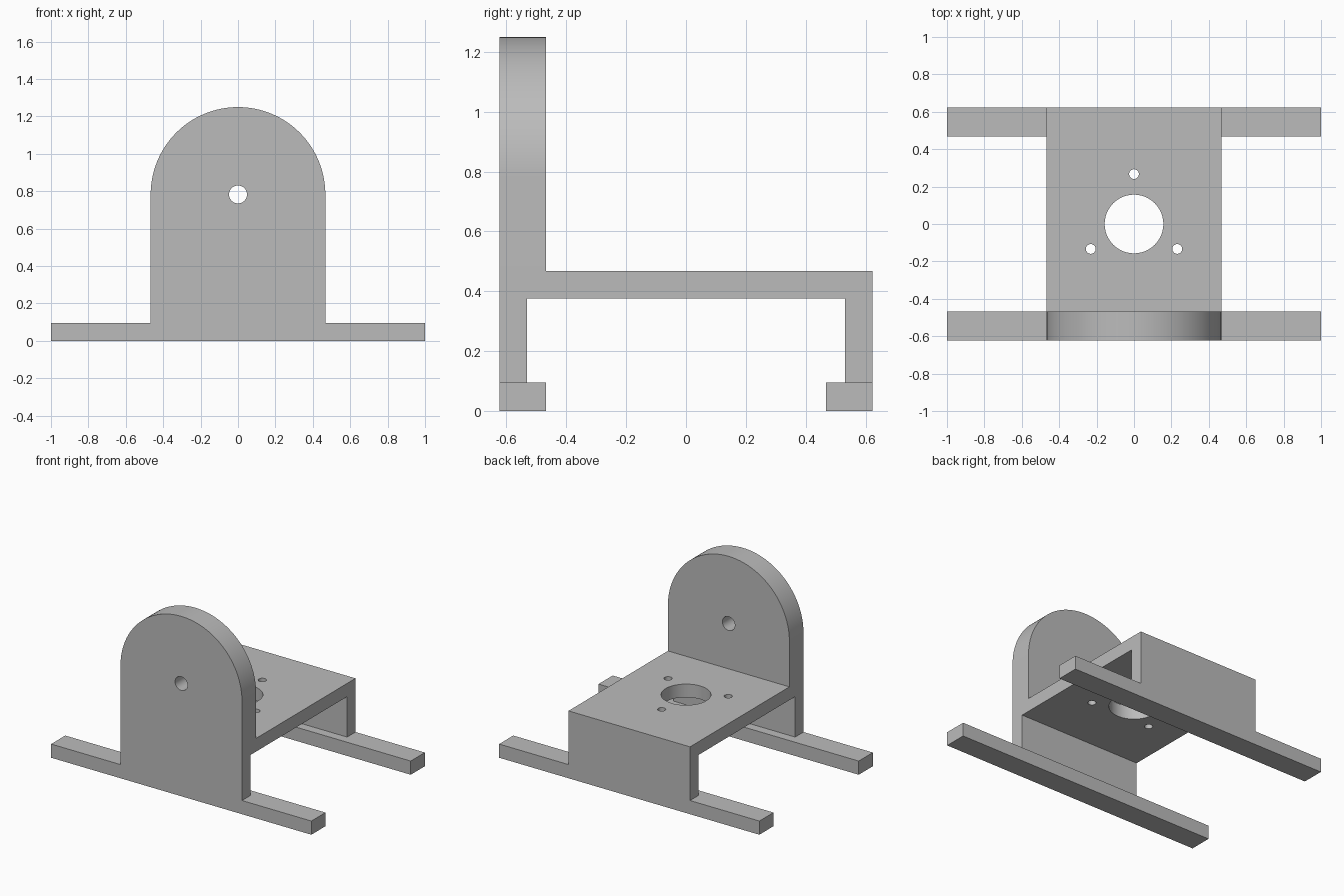
import bpy, bmesh, math
from mathutils import Matrix, Vector

cube = bpy.data.objects.get("Cube")
if cube:
    bpy.data.objects.remove(cube, do_unlink=True)

grey = bpy.data.materials.new("matte_grey")
grey.use_nodes = True
colour = (0.5, 0.5, 0.5, 1)
grey.diffuse_color = colour
grey.node_tree.nodes["Principled BSDF"].inputs["Base Color"].default_value = colour

HALF_W, HALF_D = 0.467, 0.623      # body half width and half depth
FOOT_D, FOOT_H = 0.155, 0.095      # foot rail section
WALL = 0.092                       # leg and deck thickness
DECK_TOP = 0.468
AXIS_Z = 0.783                     # centre of the rounded upright


def new_object(name, bm):
    bmesh.ops.recalc_face_normals(bm, faces=bm.faces)
    mesh = bpy.data.meshes.new(name)
    bm.to_mesh(mesh)
    bm.free()
    mesh.materials.append(grey)
    obj = bpy.data.objects.new(name, mesh)
    bpy.context.collection.objects.link(obj)
    return obj


def prism(name, points, offset):
    """Extrude a closed outline by an offset vector."""
    bm = bmesh.new()
    face = bm.faces.new([bm.verts.new(p) for p in points])
    out = bmesh.ops.extrude_face_region(bm, geom=[face])
    moved = [v for v in out["geom"] if isinstance(v, bmesh.types.BMVert)]
    bmesh.ops.translate(bm, verts=moved, vec=Vector(offset))
    return new_object(name, bm)


def drill(name, location, radius, axis="Z", depth=0.4):
    bm = bmesh.new()
    turn = Matrix.Rotation(math.pi / 2, 4, "X") if axis == "Y" else Matrix()
    bmesh.ops.create_cone(bm, cap_ends=True, segments=48, radius1=radius, radius2=radius,
                          depth=depth, matrix=Matrix.Translation(location) @ turn)
    return new_object(name, bm)


def combine(target, tool, operation):
    mod = target.modifiers.new(tool.name, "BOOLEAN")
    mod.object, mod.operation, mod.solver = tool, operation, "EXACT"
    bpy.ops.object.select_all(action="DESELECT")
    bpy.context.view_layer.objects.active = target
    target.select_set(True)
    bpy.ops.object.modifier_apply(modifier=mod.name)
    bpy.data.objects.remove(tool, do_unlink=True)


# Bridge: two legs joined by the deck
inner = HALF_D - WALL
outline = [(-HALF_D, 0), (-inner, 0), (-inner, DECK_TOP - WALL), (inner, DECK_TOP - WALL),
           (inner, 0), (HALF_D, 0), (HALF_D, DECK_TOP), (-HALF_D, DECK_TOP)]
bracket = prism("mounting_bracket", [(-HALF_W, y, z) for y, z in outline], (2 * HALF_W, 0, 0))

# Rounded upright at the front
arc = [(HALF_W * math.cos(math.pi * i / 64), AXIS_Z + HALF_W * math.sin(math.pi * i / 64))
       for i in range(65)]
arch = [(-HALF_W, DECK_TOP - WALL), (HALF_W, DECK_TOP - WALL)] + arc
combine(bracket, prism("upright", [(x, -HALF_D, z) for x, z in arch], (0, FOOT_D, 0)), "UNION")

# Foot rails at front and back
for name, y in (("front_foot", -HALF_D), ("back_foot", HALF_D - FOOT_D)):
    base = [(-1, y, 0), (1, y, 0), (1, y + FOOT_D, 0), (-1, y + FOOT_D, 0)]
    combine(bracket, prism(name, base, (0, 0, FOOT_H)), "UNION")

# Shaft hole, large deck hole and three screw holes
holes = [drill("shaft_hole", (0, -HALF_D + FOOT_D / 2, AXIS_Z), 0.048, "Y"),
         drill("deck_hole", (0, 0, DECK_TOP), 0.157)]
for angle in (90, 210, 330):
    a = math.radians(angle)
    holes.append(drill("screw_hole", (0.267 * math.cos(a), 0.267 * math.sin(a), DECK_TOP), 0.026))
for hole in holes:
    combine(bracket, hole, "DIFFERENCE")

# Smooth curved walls, keep the corners crisp
bpy.context.view_layer.objects.active = bracket
bracket.select_set(True)
bpy.ops.object.shade_smooth_by_angle(angle=math.radians(30))
